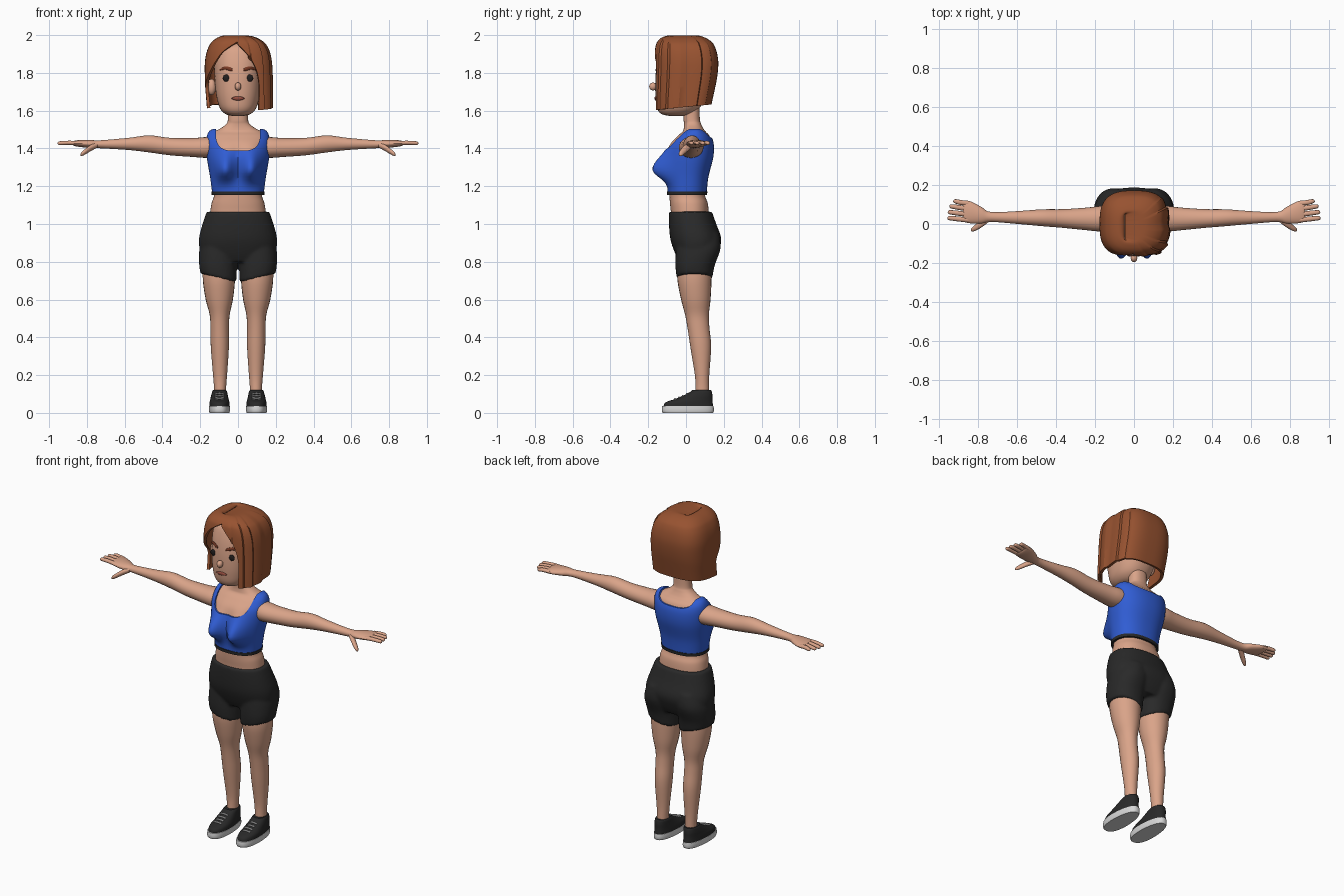
import bpy, bmesh, math
from mathutils import Vector
from mathutils.bvhtree import BVHTree

if "Cube" in bpy.data.objects:
    bpy.data.objects.remove(bpy.data.objects["Cube"])


def material(name, r, g, b):
    m = bpy.data.materials.new(name)
    m.diffuse_color = (r, g, b, 1)
    m.use_nodes = True
    m.node_tree.nodes["Principled BSDF"].inputs["Base Color"].default_value = m.diffuse_color
    return m


SKIN = material("skin", 0.70, 0.37, 0.25)
HAIR = material("auburn_hair", 0.31, 0.085, 0.03)
BROW = material("dark_brow", 0.20, 0.045, 0.02)
BLUE = material("blue_cloth", 0.03, 0.11, 0.66)
BLACK = material("black_cloth", 0.022, 0.022, 0.022)
EYE = material("eye_black", 0.015, 0.013, 0.013)
LIP = material("lip", 0.30, 0.075, 0.05)
WHITE = material("sole_white", 0.68, 0.68, 0.68)


def clamp(v, lo, hi):
    return max(lo, min(hi, v))


def spline(rows, sub):
    """Catmull-Rom through tuples of numbers."""
    out = []
    for i in range(len(rows) - 1):
        p = [rows[clamp(i + k, 0, len(rows) - 1)] for k in (-1, 0, 1, 2)]
        for s in range(sub):
            t = s / sub
            out.append(tuple(0.5 * (2 * b + (c - a) * t + (2 * a - 5 * b + 4 * c - d) * t * t
                                    + (3 * b - a - 3 * c + d) * t ** 3) for a, b, c, d in zip(*p)))
    return out + [rows[-1]]


def sgnpow(v, e):
    return math.copysign(abs(v) ** e, v)


def finish(ob, angle=40):
    bpy.ops.object.select_all(action='DESELECT')
    ob.select_set(True)
    bpy.context.view_layer.objects.active = ob
    for m in list(ob.modifiers):
        bpy.ops.object.modifier_apply(modifier=m.name)
    bpy.ops.object.shade_smooth_by_angle(angle=math.radians(angle))
    return ob


def to_object(name, bm, mat):
    bmesh.ops.recalc_face_normals(bm, faces=bm.faces)
    me = bpy.data.meshes.new(name)
    bm.to_mesh(me)
    bm.free()
    me.materials.append(mat)
    ob = bpy.data.objects.new(name, me)
    bpy.context.collection.objects.link(ob)
    return ob


def loft(name, rings, mat, axis='z', n=24, p=2.0, sub=4, shape=None, mirror=False, done=True):
    """Skin superelliptic rings (cx, cy, cz, a, b) set square to one axis."""
    bm = bmesh.new()
    loops = []
    for cx, cy, cz, a, b in spline(rings, sub):
        loop = []
        for k in range(n):
            t = 2 * math.pi * k / n
            u, v = a * sgnpow(math.cos(t), 2 / p), b * sgnpow(math.sin(t), 2 / p)
            off = {'z': (u, v, 0), 'x': (0, u, v), 'y': (u, 0, v)}[axis]
            co = Vector((cx, cy, cz)) + Vector(off)
            loop.append(bm.verts.new(shape(co) if shape else co))
        loops.append(loop)
    for l0, l1 in zip(loops, loops[1:]):
        for k in range(n):
            bm.faces.new((l0[k], l0[(k + 1) % n], l1[(k + 1) % n], l1[k]))
    bm.faces.new(loops[0])
    bm.faces.new(loops[-1])
    ob = to_object(name, bm, mat)
    if mirror:
        m = ob.modifiers.new("mirror", 'MIRROR')
        m.use_mirror_merge = False
    return finish(ob) if done else ob


def ball(name, loc, scale, mat):
    bpy.ops.mesh.primitive_uv_sphere_add(segments=20, ring_count=12, location=loc)
    ob = bpy.context.object
    ob.name, ob.scale = name, scale
    ob.data.materials.append(mat)
    return finish(ob)


def prober(ob):
    tree = BVHTree.FromPolygons([v.co for v in ob.data.vertices], [p.vertices for p in ob.data.polygons])
    return lambda o, d: tree.ray_cast(Vector(o), Vector(d))[0]


# torso with the bust shaped into its front
def bust(co):
    if co.y < 0:
        side = math.exp(-((abs(co.x) - 0.07) / 0.05) ** 2)
        h = co.z - 1.285
        up = math.exp(-(h / (0.085 if h > 0 else 0.055)) ** 2)
        co.y -= 0.085 * side * up * clamp(-co.y / 0.07, 0, 1)
    return co


body = [(1.0, .15, .02, .10), (1.06, .147, .02, .10), (1.11, .14, .015, .10), (1.16, .126, .006, .094),
        (1.25, .138, .01, .100), (1.35, .155, .02, .115), (1.42, .16, .028, .11), (1.465, .155, .04, .085)]
neck = [(1.488, .13, .043, .062), (1.505, .095, .04, .052), (1.53, .062, .035, .045),
        (1.56, .053, .03, .043), (1.66, .052, .03, .043)]
loft("torso", [(0, c, z, a, b) for z, a, c, b in body + neck], SKIN, n=64, p=2.3, sub=6, shape=bust)

# cropped top with scooped neckline and dark hem band
shirt = [(z, a + .01, c, b + .009) for z, a, c, b in body[3:]] + [(1.492, .152, .045, .066), (1.503, .132, .045, .05)]
top = loft("crop_top", [(0, c, z, a, b) for z, a, c, b in shirt], BLUE, n=72, p=2.3, sub=6, shape=bust, done=False)
cutters = [loft("front_neckline_cutter", [(0, -.3, 1.51, .118, .122), (0, .05, 1.51, .118, .122)],
                BLUE, 'y', 48, 3.5, 1),
           loft("back_neckline_cutter", [(0, .045, 1.53, .118, .075), (0, .3, 1.53, .118, .075)],
                BLUE, 'y', 48, 3.5, 1)]
for c in cutters:
    c.hide_render = True
    m = top.modifiers.new("neckline", 'BOOLEAN')
    m.operation, m.object, m.solver = 'DIFFERENCE', c, 'EXACT'
finish(top)
for c in cutters:
    bpy.data.objects.remove(c)
loft("hem_band", [(0, .006, 1.154, .139, .106), (0, .006, 1.172, .140, .107)], BLACK, n=64, p=2.3, sub=1)

# shorts: hips and two thighs fused into one surface
hips = loft("shorts", [(0, .055, .80, .15, .09), (0, .055, .85, .197, .115), (0, .052, .92, .207, .135),
                       (0, .035, 1.0, .188, .125), (0, .024, 1.065, .166, .114)], BLACK, n=48, p=2.3, done=False)
thigh = loft("shorts_legs", [(.104, .045, .715, .095, .095), (.106, .048, .78, .1, .104),
                             (.102, .065, .87, .102, .118), (.085, .065, .95, .09, .11)],
             BLACK, n=32, p=2.2, shape=lambda c: Vector((c.x, c.y, c.z + .25 * (c.x - .104) * clamp((.8 - c.z) / .08, 0, 1))),
             mirror=True)
finish(hips)
hips.select_set(True)
thigh.select_set(True)
bpy.context.view_layer.objects.active = hips
bpy.ops.object.join()
m = hips.modifiers.new("fuse", 'REMESH')
m.mode, m.voxel_size = 'VOXEL', 0.009
m = hips.modifiers.new("relax", 'SMOOTH')
m.factor, m.iterations = 0.5, 5
finish(hips, 50)

# legs
loft("legs", [(.096, .085, .06, .032, .036), (.095, .086, .13, .032, .036), (.095, .085, .2, .037, .038),
              (.096, .078, .35, .048, .055), (.097, .066, .45, .049, .058), (.097, .058, .52, .053, .063),
              (.099, .052, .6, .072, .078), (.101, .045, .7, .085, .09), (.1, .045, .78, .085, .09)],
     SKIN, mirror=True)

# shoes: pale sole, dark upper, laces
def foot(co):
    co.x = .098 + (co.x - .098) * (1 - 1.1 * (co.y - .0) if co.y > 0 else 1)
    return co


loft("shoe_soles", [(.098, .01, 0, .053, .133), (.098, .01, .012, .056, .138), (.098, .01, .036, .055, .136)],
     WHITE, n=40, p=2.5, sub=2, shape=foot, mirror=True)
upper = loft("shoe_uppers", [(.098, .012, .03, .054, .132), (.098, .016, .055, .053, .125), (.098, .04, .073, .05, .1),
                             (.098, .063, .092, .047, .077), (.097, .08, .112, .043, .057), (.097, .083, .12, .038, .05)],
             BLACK, n=40, p=2.4, shape=foot, mirror=True)
probe = prober(upper)
for i in range(4):
    y = -.058 + .021 * i
    pts = [(x, y, probe((x, y, .5), (0, 0, -1)).z + .001) for x in (.073, .085, .098, .111, .123)]
    loft(f"lace_{i + 1}", [(*p, .0045, .004) for p in pts], WHITE, 'x', 8, mirror=True)

# arms, palms, fingers and thumbs
loft("arms", [(.1, .03, 1.405, .06, .055), (.17, .027, 1.405, .065, .055), (.24, .026, 1.405, .058, .05),
              (.36, .028, 1.41, .048, .046), (.47, .032, 1.424, .043, .045), (.58, .033, 1.424, .034, .032),
              (.73, .036, 1.422, .025, .021), (.78, .045, 1.424, .042, .021), (.83, .058, 1.426, .055, .019),
              (.865, .065, 1.427, .056, .014), (.875, .066, 1.427, .05, .008)], SKIN, 'x', mirror=True)
for i, (y0, y1, tip) in enumerate([(.02, .03, .955), (.048, .06, .953), (.077, .09, .945), (.105, .116, .925)]):
    loft(f"finger_{i + 1}", [(.845, y0, 1.427, .012, .011), (.89, (y0 + y1) / 2, 1.43, .013, .011),
                             (tip - .012, y1, 1.428, .011, .01), (tip - .003, y1, 1.427, .007, .006),
                             (tip, y1, 1.427, .002, .002)], SKIN, 'x', 12, sub=3, mirror=True)
loft("thumb", [(.745, .025, 1.418, .016, .014), (.78, .002, 1.402, .019, .017), (.81, -.018, 1.382, .016, .015),
               (.828, -.028, 1.37, .011, .011), (.834, -.031, 1.366, .004, .004)], SKIN, 'x', 14, mirror=True)

# head
skull = [(1.572, .03, -.045, .04), (1.582, .066, -.05, .08), (1.61, .094, -.042, .11), (1.66, .111, -.03, .13),
         (1.72, .12, -.02, .143), (1.8, .125, -.01, .15), (1.88, .125, 0, .146), (1.94, .1, 0, .12), (1.97, .04, 0, .05)]
head = loft("head", [(0, c, z, a, b) for z, a, c, b in skull], SKIN, n=48, p=2.3)
probe = prober(head)


def face(x, z):
    return probe((x, -1, z), (0, 1, 0)).y


# face details
ball("nose", (0, face(0, 1.73) - .012, 1.728), (.017, .02, .021), SKIN)
for s, side in ((1, "left"), (-1, "right")):
    ball(f"{side}_eye", (s * .061, face(s * .061, 1.772), 1.772), (.02, .008, .019), EYE)
    loft(f"{side}_eyebrow", [(s * x, face(s * x, z), z, .006, h) for x, z, h in
                             ((.028, 1.815, .006), (.045, 1.821, .01), (.07, 1.826, .009), (.098, 1.814, .003))],
         BROW, 'x', 10)
loft("lips", [(x, face(x, 1.665), 1.665, .007, h) for x, h in
              ((-.034, .002), (-.018, .009), (0, .011), (.018, .009), (.034, .002))], LIP, 'x', 12)
ball("right_ear", (-.14, -.025, 1.725), (.024, .026, .043), SKIN)

# bobbed hair: (z, x_min, x_max, y_front, y_back, left opening, right opening), swept round from the parting
rows = [(1.603, -.165, .183, -.172, .135, 1.35, .48), (1.66, -.169, .183, -.172, .145, 1.42, .5),
        (1.73, -.174, .182, -.171, .157, 1.4, .52), (1.80, -.176, .18, -.17, .168, .95, .46),
        (1.86, -.175, .176, -.169, .171, .62, .32), (1.91, -.166, .166, -.166, .163, .38, .13),
        (1.945, -.152, .15, -.16, .15, .12, .01), (1.965, -.138, .132, -.152, .135, 0, 0),
        (1.985, -.112, .1, -.132, .105, 0, 0), (1.997, -.08, .055, -.1, .07, 0, 0),
        (1.993, -.058, -.015, -.085, .055, 0, 0), (1.982, -.048, -.046, -.08, .05, 0, 0)]
bm = bmesh.new()
N, grid = 108, []
for z, x0, x1, y0, y1, left, right in spline(rows, 3):
    line = []
    for k in range(N + 1):
        t = clamp(2 * math.pi * k / N, max(right, 0), 2 * math.pi - max(left, 0))
        # overlapping locks stepped along the fuller side
        lock = 1 + (.055 * (((t - .28) / .42) % 1) - .03 if .28 < t < 2.38 else 0)
        x = (x0 + x1) / 2 + (x1 - x0) / 2 * sgnpow(math.sin(t), .7) * lock
        y = (y0 + y1) / 2 - (y1 - y0) / 2 * sgnpow(math.cos(t), .7) * lock
        lift = .1 * (y + .17) * clamp((1.75 - z) / .15, 0, 1)
        line.append(bm.verts.new((x, y, z + lift)))
    grid.append(line)
for r0, r1 in zip(grid, grid[1:]):
    for k in range(N):
        bm.faces.new((r0[k], r0[k + 1], r1[k + 1], r1[k]))
bmesh.ops.remove_doubles(bm, verts=bm.verts, dist=0.0003)
hair = to_object("hair", bm, HAIR)
m = hair.modifiers.new("thickness", 'SOLIDIFY')
m.thickness, m.offset = 0.016, -1
finish(hair, 28)
